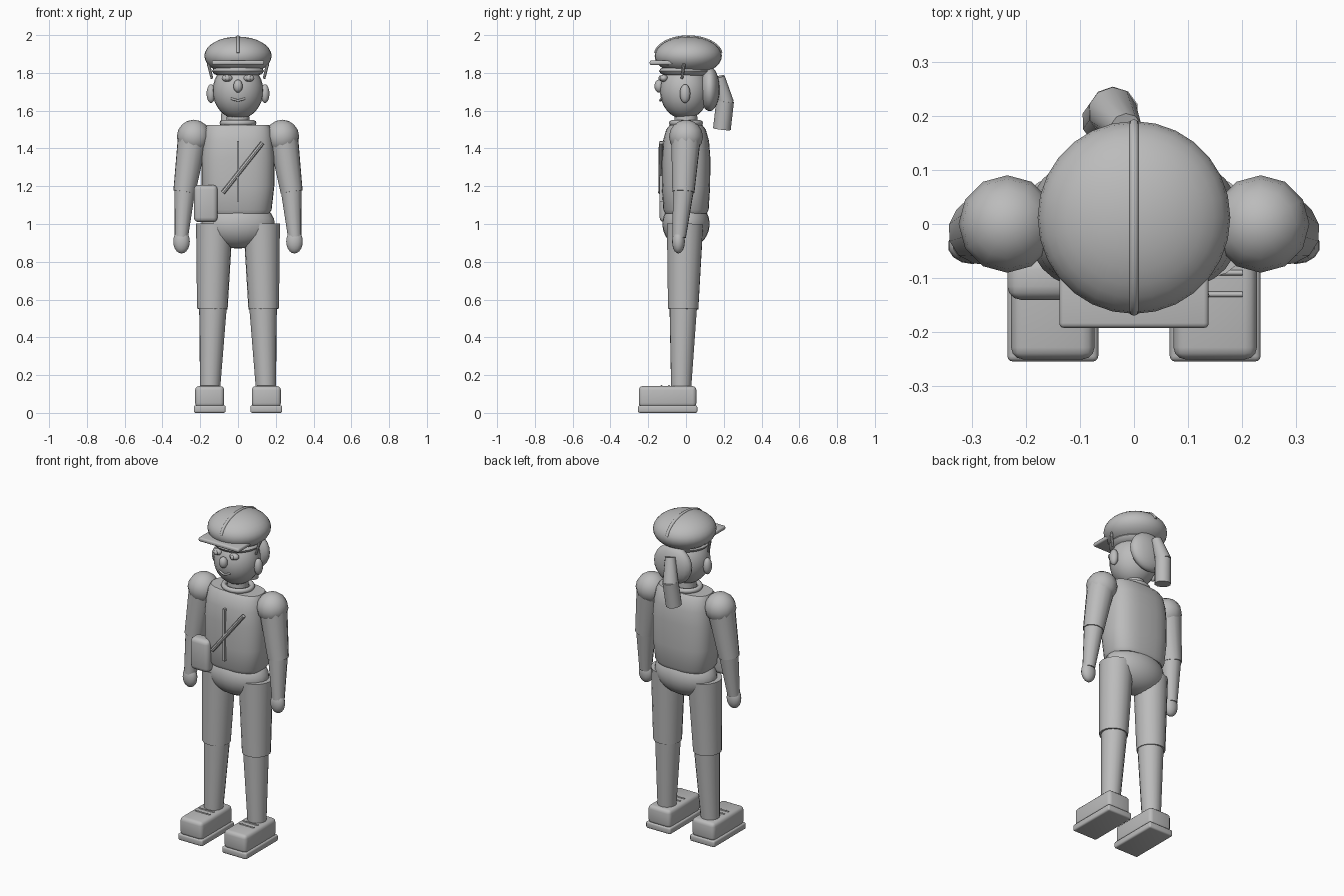
import bpy, bmesh, math
from mathutils import Vector, Matrix

if "Cube" in bpy.data.objects:
    bpy.data.objects.remove(bpy.data.objects["Cube"])

grey = bpy.data.materials.new("plain grey")
grey.diffuse_color = (0.5, 0.5, 0.5, 1)
grey.use_nodes = True
grey.node_tree.nodes["Principled BSDF"].inputs["Base Color"].default_value = grey.diffuse_color


def finish(name, bm, angle=40):
    bmesh.ops.recalc_face_normals(bm, faces=bm.faces[:])
    me = bpy.data.meshes.new(name)
    bm.to_mesh(me)
    bm.free()
    ob = bpy.data.objects.new(name, me)
    me.materials.append(grey)
    bpy.context.collection.objects.link(ob)
    bpy.ops.object.select_all(action='DESELECT')
    ob.select_set(True)
    bpy.context.view_layer.objects.active = ob
    bpy.ops.object.shade_smooth_by_angle(angle=math.radians(angle))
    return ob


def ball(name, c, r, seg=20, rings=12):
    bm = bmesh.new()
    m = Matrix.Translation(c) @ Matrix.Diagonal((*r, 1))
    bmesh.ops.create_uvsphere(bm, u_segments=seg, v_segments=rings, radius=1, matrix=m)
    return finish(name, bm, 60)


def limb(name, a, b, ra, rb, seg=16):
    # tapered cylinder from a to b
    a, b = Vector(a), Vector(b)
    d = b - a
    bm = bmesh.new()
    m = Matrix.Translation((a + b) / 2) @ d.to_track_quat('Z', 'Y').to_matrix().to_4x4()
    bmesh.ops.create_cone(bm, cap_ends=True, segments=seg, radius1=ra, radius2=rb,
                          depth=d.length, matrix=m)
    return finish(name, bm)


def box(name, lo, hi, bevel=0.0):
    lo, hi = Vector(lo), Vector(hi)
    bm = bmesh.new()
    m = Matrix.Translation((lo + hi) / 2) @ Matrix.Diagonal((*(hi - lo), 1))
    bmesh.ops.create_cube(bm, size=1, matrix=m)
    if bevel:
        bmesh.ops.bevel(bm, geom=bm.edges[:], offset=bevel, segments=3,
                        profile=0.5, affect='EDGES')
    return finish(name, bm)


def loft(name, sections, power=2.0, seg=32):
    # stacked superellipse sections: (z, half width, half depth, centre y)
    bm = bmesh.new()
    rings = []
    for z, rx, ry, cy in sections:
        ring = []
        for i in range(seg):
            t = 2 * math.pi * i / seg
            c, s = math.cos(t), math.sin(t)
            ring.append(bm.verts.new((rx * math.copysign(abs(c) ** (2 / power), c),
                                      cy + ry * math.copysign(abs(s) ** (2 / power), s), z)))
        rings.append(ring)
    for p, q in zip(rings, rings[1:]):
        for i in range(seg):
            j = (i + 1) % seg
            bm.faces.new((p[i], p[j], q[j], q[i]))
    bm.faces.new(rings[0])
    bm.faces.new(rings[-1])
    return finish(name, bm, 50)


def tube(name, pts, r, closed=False):
    cu = bpy.data.curves.new(name, 'CURVE')
    cu.dimensions = '3D'
    cu.bevel_depth = r
    cu.bevel_resolution = 2
    cu.use_fill_caps = True
    sp = cu.splines.new('POLY')
    sp.points.add(len(pts) - 1)
    for p, co in zip(sp.points, pts):
        p.co = (*co, 1)
    sp.use_cyclic_u = closed
    cu.materials.append(grey)
    ob = bpy.data.objects.new(name, cu)
    bpy.context.collection.objects.link(ob)
    return ob


# torso and pelvis
loft("torso", [(1.055, .165, .11, 0), (1.075, .178, .12, 0), (1.2, .192, .128, 0),
               (1.35, .193, .129, 0), (1.44, .185, .122, 0), (1.5, .176, .105, 0),
               (1.525, .165, .085, 0)], 2.7)
ball("pelvis", (0, 0, 1.0), (.195, .125, .13), 24, 14)

# neck and collar ring
limb("neck", (0, 0, 1.49), (0, 0, 1.62), .062, .058)
tube("collar", [(.083 * math.cos(i * math.pi / 12), .075 * math.sin(i * math.pi / 12), 1.535)
                for i in range(24)], .015, True)

# head, back hair and fringe
ball("head", (0, -.008, 1.705), (.134, .13, .15), 24, 16)
ball("back_hair", (0, .125, 1.715), (.125, .053, .118))
ball("fringe", (0, -.005, 1.81), (.138, .138, .04), 24, 8)

# ponytail in two pieces
limb("ponytail_root", (-.015, .175, 1.78), (-.04, .208, 1.64), .03, .046, 10)
limb("ponytail_end", (-.038, .207, 1.65), (-.05, .19, 1.502), .047, .047, 10)

# cap with brim and raised seam
ball("cap", (0, .012, 1.89), (.178, .178, .102), 28, 16)
box("cap_brim", (-.138, -.192, 1.842), (.138, -.06, 1.866), .009)
tube("cap_seam", [(0, .012 + .175 * math.cos(t), 1.89 + .1 * math.sin(t))
                  for t in [math.pi * (i + 1) / 22 for i in range(21)]], .009)

# face
ball("nose", (0, -.143, 1.73), (.025, .024, .034), 14, 10)
tube("mouth", [(-.037, -.127, 1.664), (-.018, -.134, 1.658), (0, -.136, 1.653),
               (.018, -.134, 1.658), (.037, -.127, 1.664)], .006)

for side, s in (("right", -1), ("left", 1)):
    # eyes, ears, cap straps
    ball(side + "_eye", (s * .058, -.118, 1.772), (.029, .022, .019), 14, 8)
    ball(side + "_pupil", (s * .056, -.135, 1.772), (.012, .011, .014), 12, 8)
    ball(side + "_ear", (s * .143, -.005, 1.69), (.024, .028, .05), 14, 10)
    limb(side + "_cap_strap", (s * .157, -.01, 1.85), (s * .138, -.022, 1.77), .009, .007, 8)

    # arm
    ball(side + "_shoulder", (s * .234, 0, 1.462), (.09, .09, .09), 12, 8)
    limb(side + "_sleeve", (s * .24, 0, 1.46), (s * .284, -.014, 1.17), .08, .06, 12)
    limb(side + "_forearm", (s * .281, -.013, 1.19), (s * .3, -.036, .93), .057, .036, 12)
    ball(side + "_hand", (s * .299, -.04, .907), (.045, .034, .063), 14, 10)

    # leg
    limb(side + "_thigh", (s * .125, -.005, 1.0), (s * .136, -.015, .55), .097, .081, 18)
    limb(side + "_shin", (s * .132, -.014, .58), (s * .148, -.026, .12), .074, .053, 18)

    # shoe with sole and laces
    cx = s * .15
    box(side + "_shoe", (cx - .077, -.25, .03), (cx + .077, .055, .142), .022)
    box(side + "_sole", (cx - .084, -.254, 0), (cx + .084, .06, .04), .01)
    for i, y in enumerate((-.09, -.13)):
        tube(f"{side}_lace_{i}", [(cx - .05, y, .142), (cx + .05, y, .142)], .005)

# jacket zip, chest strap and hip bag
box("zip", (-.006, -.14, 1.12), (.006, -.115, 1.44))
limb("chest_strap", (-.08, -.135, 1.165), (.13, -.132, 1.43), .012, .012, 8)
box("hip_bag", (-.234, -.14, 1.01), (-.108, -.06, 1.207), .025)
